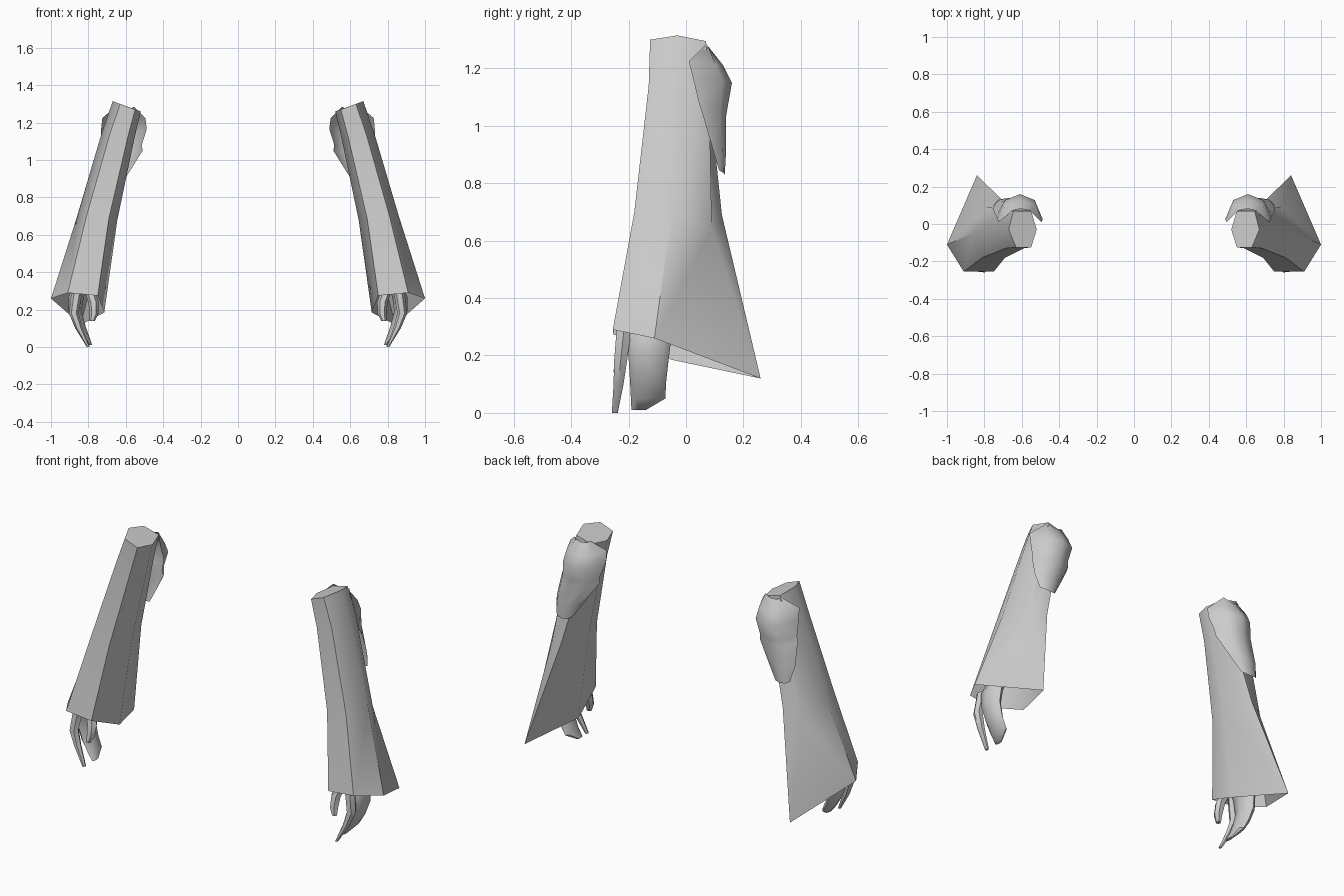
import bpy, bmesh, math

cube = bpy.data.objects.get("Cube")
if cube:
    bpy.data.objects.remove(cube, do_unlink=True)

grey = bpy.data.materials.new("plain_grey")
grey.use_nodes = True
grey.diffuse_color = (0.6, 0.6, 0.6, 1)
grey.node_tree.nodes["Principled BSDF"].inputs["Base Color"].default_value = (0.6, 0.6, 0.6, 1)


def loft(name, rows, closed=True, cap_start=False, cap_end=False, angle=50):
    """Skin rows of points, then mirror to the other arm."""
    bm = bmesh.new()
    rings = [[bm.verts.new(p) for p in row] for row in rows]
    n = len(rings[0])
    for a, b in zip(rings, rings[1:]):
        for i in range(n if closed else n - 1):
            j = (i + 1) % n
            bm.faces.new((a[i], a[j], b[j], b[i]))
    if cap_start:
        bm.faces.new(rings[0])
    if cap_end:
        bm.faces.new(rings[-1])
    bmesh.ops.remove_doubles(bm, verts=bm.verts, dist=0.001)
    bmesh.ops.recalc_face_normals(bm, faces=bm.faces)
    mesh = bpy.data.meshes.new(name)
    bm.to_mesh(mesh)
    bm.free()
    mesh.materials.append(grey)
    ob = bpy.data.objects.new(name, mesh)
    bpy.context.collection.objects.link(ob)
    bpy.ops.object.select_all(action='DESELECT')
    ob.select_set(True)
    bpy.context.view_layer.objects.active = ob
    bpy.ops.object.shade_smooth_by_angle(angle=math.radians(angle))
    mirror = ob.modifiers.new("other_arm", 'MIRROR')
    mirror.use_mirror_merge = False
    return ob


def ovals(sections, sides=8):
    """Oval rings from (z, x, y, half width, half depth)."""
    turn = [2 * math.pi * i / sides for i in range(sides)]
    return [[(x + w * math.cos(t), y + d * math.sin(t), z) for t in turn]
            for z, x, y, w, d in sections]


# Flared six-sided sleeve: outer, front pair, inner, back pair
loft("sleeves", [
    [(.67, -.03, 1.315), (.63, -.125, 1.30), (.55, -.125, 1.27),
     (.52, -.03, 1.26), (.55, .07, 1.27), (.645, .07, 1.295)],
    [(.73, -.03, 1.14), (.685, -.13, 1.14), (.59, -.13, 1.12),
     (.555, -.03, 1.11), (.59, .08, 1.12), (.69, .08, 1.14)],
    [(.86, -.05, .70), (.81, -.18, .70), (.69, -.18, .69),
     (.645, -.04, .68), (.70, .125, .69), (.79, .09, .64)],
    [(1.0, -.11, .26), (.91, -.255, .29), (.75, -.255, .275),
     (.715, -.05, .185), (.84, .26, .12), (.84, .26, .12)],
], cap_start=True)

# Domed elbow guard that narrows to a tongue: z, x, half width, edge y, back y
guard = [(1.285, .605, .05, .07, .08), (1.225, .61, .115, .01, .13),
         (1.165, .61, .122, .025, .16), (1.08, .625, .11, .045, .145),
         (1.05, .628, .118, .055, .14), (.93, .67, .085, .09, .14),
         (.845, .69, .05, .115, .135)]
loft("elbow_guards",
     [[(x + w * t, e + (b - e) * math.sqrt(1 - t * t), z - .015 * (1 - t * t))
       for t in (-1, -.65, 0, .65, 1)] for z, x, w, e, b in guard],
     closed=False, angle=60)

# Hand with joined fingers, separate forefinger and thumb
loft("hands", ovals([
    (.40, .80, -.13, .05, .07), (.27, .865, -.13, .04, .08),
    (.19, .87, -.13, .035, .07), (.11, .845, -.132, .03, .063),
    (.05, .815, -.132, .022, .06), (.01, .79, -.165, .01, .025)]),
    cap_start=True, cap_end=True)
loft("forefingers", ovals([
    (.30, .86, -.215, .03, .03), (.18, .878, -.228, .026, .026),
    (.10, .85, -.235, .02, .02), (.0, .80, -.248, .008, .012)], 6),
    cap_start=True, cap_end=True)
loft("thumbs", ovals([
    (.32, .80, -.19, .03, .03), (.24, .772, -.215, .028, .028),
    (.18, .77, -.23, .024, .024), (.14, .78, -.24, .014, .014)], 6),
    cap_start=True, cap_end=True)
